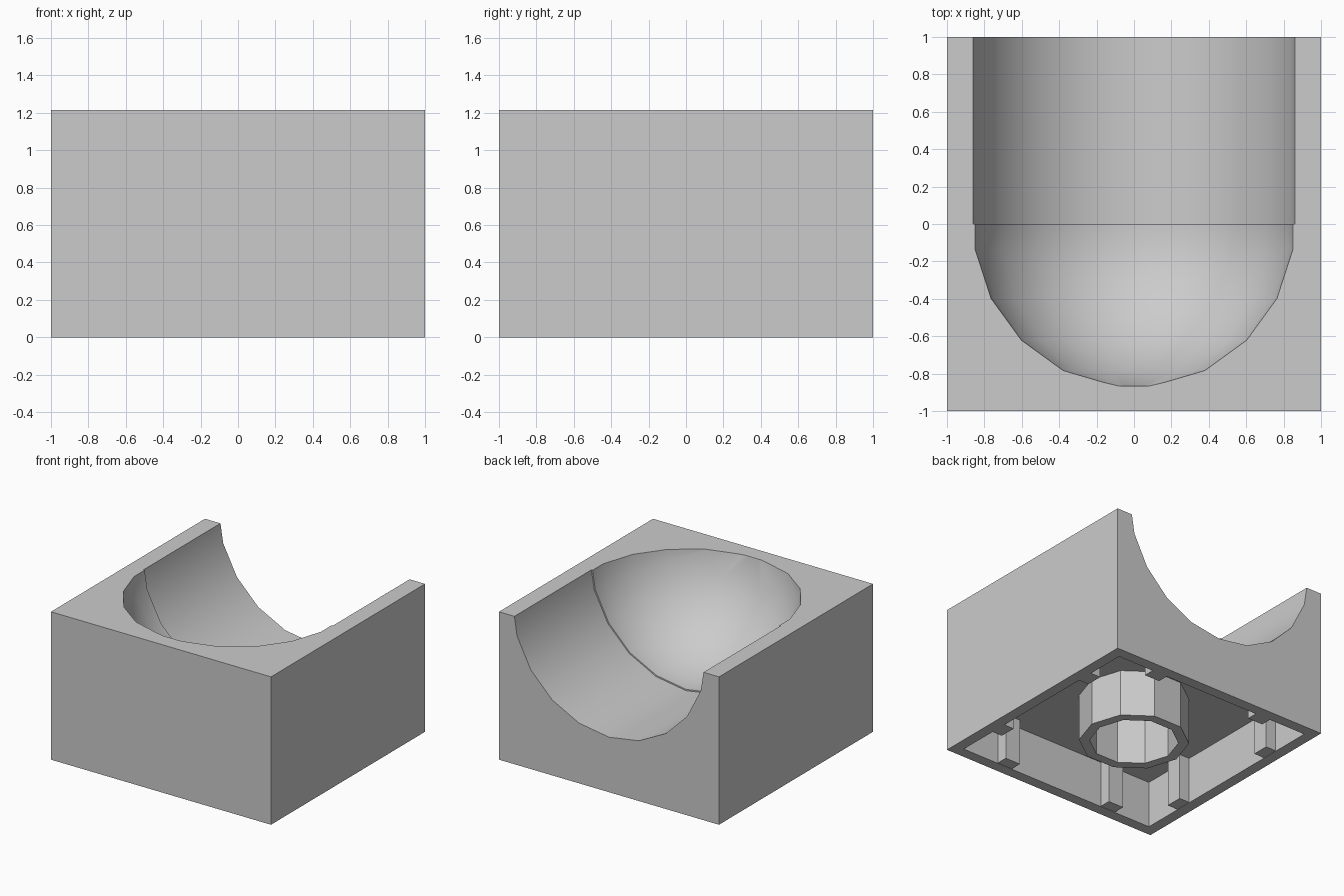
import bpy, bmesh, math
from mathutils import Matrix

cube = bpy.data.objects.get("Cube")
if cube:
    bpy.data.objects.remove(cube, do_unlink=True)

HEIGHT = 1.215      # overall height
ROOF = 0.385        # ceiling of the hollow underside
INNER = 0.91        # half width of the hollow
R = 0.878           # scoop radius
AXIS_Z = HEIGHT + 0.115
SIDES = 20

grey = bpy.data.materials.new("light grey")
grey.use_nodes = True
colour = (0.6, 0.6, 0.6, 1)
grey.diffuse_color = colour
grey.node_tree.nodes["Principled BSDF"].inputs["Base Color"].default_value = colour


def finish(name, bm):
    bmesh.ops.recalc_face_normals(bm, faces=bm.faces)
    mesh = bpy.data.meshes.new(name)
    bm.to_mesh(mesh)
    bm.free()
    mesh.materials.append(grey)
    obj = bpy.data.objects.new(name, mesh)
    bpy.context.collection.objects.link(obj)
    return obj


def box(name, x0, x1, y0, y1, z0, z1):
    bm = bmesh.new()
    bmesh.ops.create_cube(bm, size=1)
    for v in bm.verts:
        v.co.x = x1 if v.co.x > 0 else x0
        v.co.y = y1 if v.co.y > 0 else y0
        v.co.z = z1 if v.co.z > 0 else z0
    return finish(name, bm)


def lathe(name, rings, sides, place):
    """Closed solid made of (radius, height) rings, then placed by a matrix."""
    bm = bmesh.new()
    loops = []
    for r, h in rings:
        angles = [math.tau * k / sides for k in range(sides)]
        loops.append([bm.verts.new((r * math.cos(a), r * math.sin(a), h)) for a in angles])
    for a, b in zip(loops, loops[1:]):
        for k in range(sides):
            n = (k + 1) % sides
            bm.faces.new((a[k], a[n], b[n], b[k]))
    bm.faces.new(loops[0])
    bm.faces.new(loops[-1])
    bm.transform(place)
    return finish(name, bm)


def select(obj):
    bpy.ops.object.select_all(action="DESELECT")
    obj.select_set(True)
    bpy.context.view_layer.objects.active = obj


def cut(target, cutter):
    cutter.hide_render = True
    mod = target.modifiers.new("cut", "BOOLEAN")
    mod.operation = "DIFFERENCE"
    mod.solver = "EXACT"
    mod.object = cutter
    select(target)
    bpy.ops.object.modifier_apply(modifier=mod.name)
    bpy.data.objects.remove(cutter, do_unlink=True)


# Block with a hollow underside
body = box("body", -1, 1, -1, 1, 0, HEIGHT)
cut(body, box("hollow_cutter", -INNER, INNER, -INNER, INNER, -0.5, ROOF))

# Scoop: round channel open to the back, ending in a quarter ball at the front
along_y = Matrix.Translation((0, 0, AXIS_Z)) @ Matrix.Rotation(math.pi / 2, 4, "X")
cut(body, lathe("channel_cutter", [(R, -1.2), (R, 0)], SIDES, along_y))
ball = [(R * math.cos(math.radians(a)), R * math.sin(math.radians(a)))
        for a in range(-9, 82, 18)]
cut(body, lathe("ball_cutter", ball, SIDES, along_y))
select(body)
bpy.ops.object.shade_smooth_by_angle(angle=math.radians(30))

# Tube under the middle
lower, upper = 0.0, ROOF + 0.01
tube = lathe("tube", [(0.415, lower), (0.415, upper)], 10, Matrix())
cut(tube, lathe("bore_cutter", [(0.335, -0.5), (0.335, ROOF)], 10, Matrix()))

# Two ribs inside each wall
for side in range(4):
    for s in (-1, 1):
        rib = box(f"rib_{side}_{'a' if s < 0 else 'b'}", s * 0.507 - 0.069, s * 0.507 + 0.069,
                  -INNER - 0.01, -INNER + 0.094, 0.003, upper)
        rib.data.transform(Matrix.Rotation(side * math.pi / 2, 4, "Z"))
